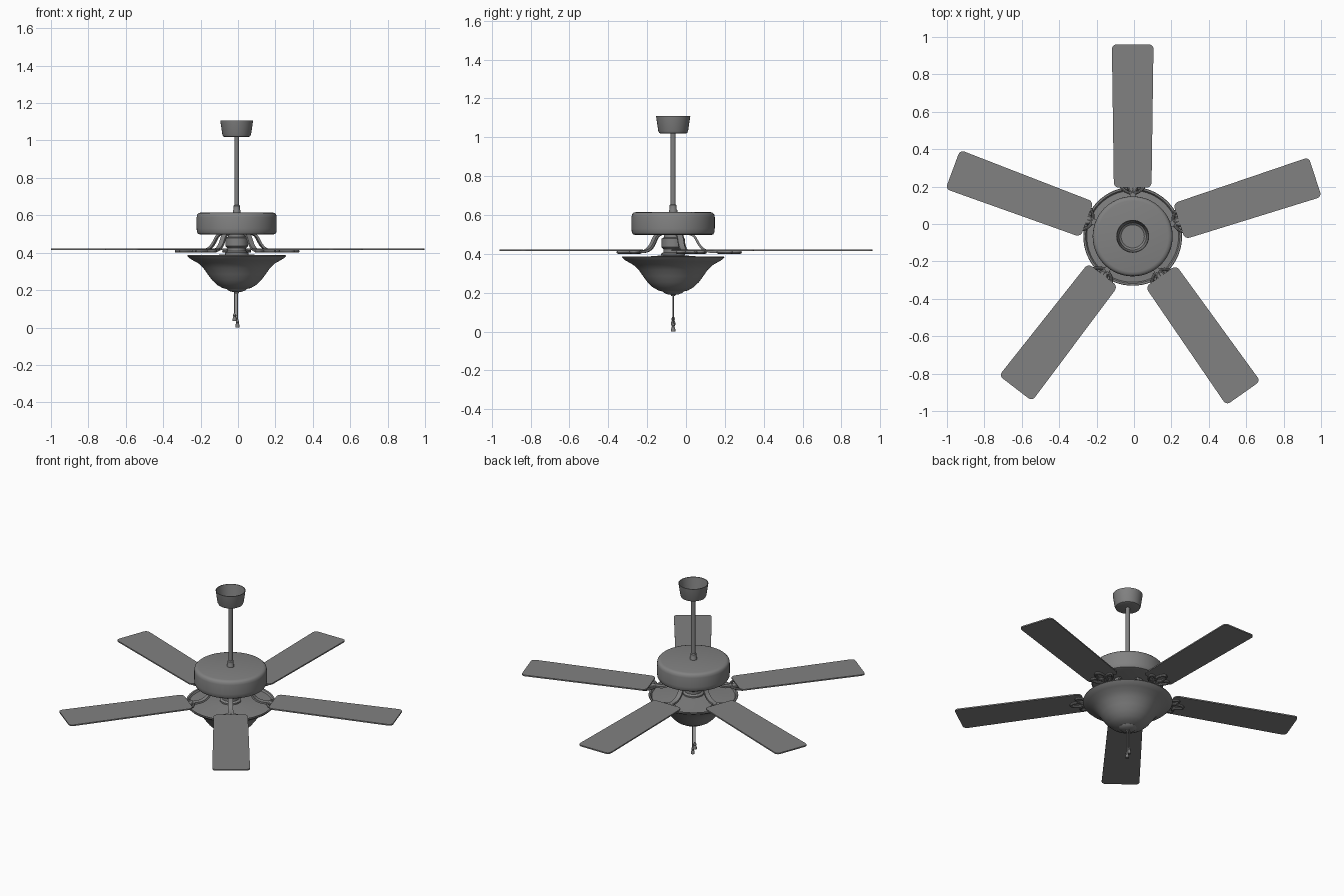
import bpy, bmesh, math
from mathutils import Vector, Matrix

if "Cube" in bpy.data.objects:
    bpy.data.objects.remove(bpy.data.objects["Cube"])

HUB = Vector((-0.007, -0.066, 0))
BLADE_ANGLES = (90, 18, -54.8, 232.4, 159.6)

grey = bpy.data.materials.new("satin grey")
grey.diffuse_color = (0.22, 0.22, 0.22, 1)
grey.use_nodes = True
grey.node_tree.nodes["Principled BSDF"].inputs["Base Color"].default_value = grey.diffuse_color


def finish(name, bm, matrix=None, angle=35):
    """Turn a bmesh into a named, shaded object."""
    bmesh.ops.recalc_face_normals(bm, faces=bm.faces)
    me = bpy.data.meshes.new(name)
    bm.to_mesh(me)
    bm.free()
    me.materials.append(grey)
    ob = bpy.data.objects.new(name, me)
    bpy.context.collection.objects.link(ob)
    ob.matrix_world = matrix if matrix else Matrix.Translation(HUB)
    bpy.ops.object.select_all(action='DESELECT')
    ob.select_set(True)
    bpy.context.view_layer.objects.active = ob
    bpy.ops.object.shade_smooth_by_angle(angle=math.radians(angle))
    return ob


def lathe(name, profile, steps=48, offset=(0, 0, 0)):
    """Spin an (r, z) profile about the vertical axis."""
    bm = bmesh.new()
    vs = [bm.verts.new((r, 0, z)) for r, z in profile]
    es = [bm.edges.new(p) for p in zip(vs, vs[1:])]
    bmesh.ops.spin(bm, geom=vs + es, cent=(0, 0, 0), axis=(0, 0, 1),
                   angle=2 * math.pi, steps=steps)
    bmesh.ops.remove_doubles(bm, verts=bm.verts, dist=1e-5)
    return finish(name, bm, Matrix.Translation(HUB + Vector(offset)))


def sweep(bm, path, section, normal, closed=False):
    """Sweep a section along a planar path; normal is the path's plane normal."""
    n, count = Vector(normal), len(path)
    path = [Vector(p) for p in path]
    rings = []
    for i, p in enumerate(path):
        a = path[i - 1] if closed or i else p
        b = path[(i + 1) % count] if closed or i < count - 1 else p
        side = (b - a).normalized().cross(n)
        rings.append([bm.verts.new(p + n * u + side * v) for u, v in section])
    k = len(section)
    for i in range(count if closed else count - 1):
        r, s = rings[i], rings[(i + 1) % count]
        for j in range(k):
            bm.faces.new((r[j], r[(j + 1) % k], s[(j + 1) % k], s[j]))
    if not closed:
        bm.faces.new(rings[0])
        bm.faces.new(rings[-1])


# Ceiling canopy, an open-topped cup
lathe("ceiling_canopy", [(0, 1.018), (0.062, 1.018), (0.072, 1.022), (0.077, 1.033),
                         (0.088, 1.108), (0.084, 1.108), (0.073, 1.035),
                         (0.062, 1.026), (0, 1.026)])

# Down rod and its collar
lathe("down_rod", [(0, 0.61), (0.013, 0.61), (0.013, 1.02), (0, 1.02)], 24)
lathe("rod_collar", [(0, 0.61), (0.021, 0.61), (0.021, 0.625), (0.018, 0.63),
                     (0.018, 0.65), (0.013, 0.655), (0, 0.655)], 24)

# Motor drum with rounded edges
lathe("motor_housing", [(0, 0.497), (0.195, 0.497), (0.207, 0.501), (0.213, 0.512),
                        (0.214, 0.53), (0.214, 0.59), (0.211, 0.604),
                        (0.203, 0.612), (0.19, 0.615), (0, 0.615)], 64)

# Switch housing between motor and light bowl
lathe("switch_housing", [(0, 0.5), (0.045, 0.5), (0.047, 0.485), (0.06, 0.478),
                         (0.06, 0.435), (0.05, 0.425), (0.05, 0.408),
                         (0.062, 0.4), (0.062, 0.378), (0, 0.378)], 40)

# Flared light bowl, its cover pan and the bottom finial
lathe("light_bowl", [(0.04, 0.203), (0.075, 0.211), (0.105, 0.228), (0.132, 0.254),
                     (0.155, 0.285), (0.178, 0.318), (0.205, 0.343), (0.235, 0.36),
                     (0.252, 0.37), (0.264, 0.382), (0.262, 0.387),
                     (0.252, 0.386), (0.245, 0.376)], 64)
lathe("bowl_cover", [(0.055, 0.392), (0.11, 0.388), (0.19, 0.38), (0.247, 0.376)], 64)
lathe("bowl_finial", [(0.05, 0.21), (0.052, 0.205), (0.045, 0.198), (0.03, 0.192),
                      (0.012, 0.189), (0.01, 0.182), (0, 0.182)], 32)

# Two pull chains with bell-shaped ends
for name, x, z in (("short", -0.011, 0.034), ("long", 0.004, 0.0)):
    lathe(name + "_pull_chain", [(0, z + 0.04), (0.004, z + 0.04),
                                 (0.004, 0.195), (0, 0.195)], 10, (x, 0, 0))
    lathe(name + "_chain_pull", [(0, z), (0.011, z), (0.011, z + 0.012),
                                 (0.007, z + 0.024), (0.009, z + 0.03),
                                 (0.005, z + 0.042), (0, z + 0.042)], 16, (x, 0, 0))


def make_blade(matrix):
    """Flat tapering board with rounded corners, running along local x."""
    bm = bmesh.new()
    corners = ((0.26, -0.101, 180, 0.028), (1.026, -0.111, 270, 0.024),
               (1.026, 0.111, 0, 0.024), (0.26, 0.101, 90, 0.028))
    vs = []
    for x, y, start, r in corners:
        cx, cy = x - math.copysign(r, x - 0.6), y - math.copysign(r, y)
        for k in range(6):
            a = math.radians(start + 18 * k)
            vs.append(bm.verts.new((cx + r * math.cos(a), cy + r * math.sin(a), 0.415)))
    face = bm.faces.new(vs)
    top = bmesh.ops.extrude_face_region(bm, geom=[face])["geom"]
    bmesh.ops.translate(bm, vec=(0, 0, 0.008),
                        verts=[g for g in top if isinstance(g, bmesh.types.BMVert)])
    finish("blade", bm, matrix)


def make_bracket(matrix):
    """Curved arm below the motor ending in three open loops under the blade."""
    bm = bmesh.new()
    p0, p1, p2, p3 = (Vector(p) for p in ((0.085, 0, 0.5), (0.135, 0, 0.5),
                                          (0.11, 0, 0.408), (0.215, 0, 0.409)))
    arm = []
    for i in range(13):
        t = i / 12
        s = 1 - t
        arm.append(p0 * s**3 + p1 * 3 * s * s * t + p2 * 3 * s * t * t + p3 * t**3)
    arm.append(Vector((0.265, 0, 0.409)))
    sweep(bm, arm, [(-0.015, -0.006), (0.015, -0.006), (0.015, 0.006), (-0.015, 0.006)],
          (0, 1, 0))
    ring = [(0.008 * math.cos(k * math.pi / 4), 0.008 * math.sin(k * math.pi / 4))
            for k in range(8)]
    for turn, length, width in ((0, 0.055, 0.024), (48, 0.045, 0.021), (-48, 0.045, 0.021)):
        rot = Matrix.Rotation(math.radians(turn), 3, 'Z')
        loop = []
        for k in range(20):
            a = k * math.pi / 10
            p = Vector((length * (1 + math.cos(a)), width * math.sin(a), 0))
            loop.append(rot @ p + Vector((0.235, 0, 0.408)))
        sweep(bm, loop, ring, (0, 0, 1), closed=True)
    finish("blade_bracket", bm, matrix)


# Five blades and their brackets around the hub
for deg in BLADE_ANGLES:
    m = Matrix.Translation(HUB) @ Matrix.Rotation(math.radians(deg), 4, 'Z')
    make_blade(m)
    make_bracket(m)
